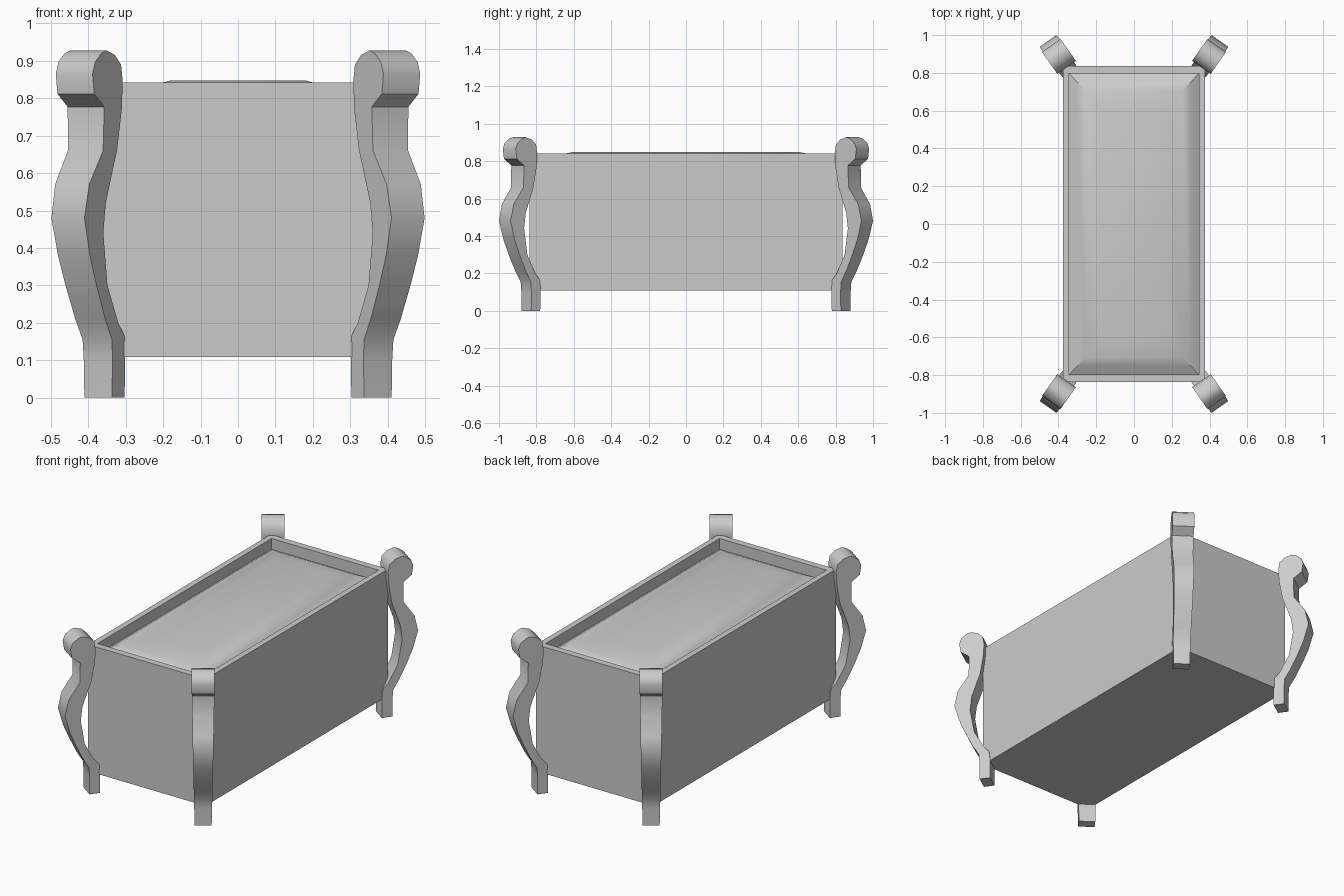
import bpy, bmesh, math
from mathutils import Vector

if "Cube" in bpy.data.objects:
    bpy.data.objects.remove(bpy.data.objects["Cube"])

HX, HY = 0.377, 0.837      # outer half size of the box
IX, IY = 0.343, 0.798      # half size of the rim opening


def make_object(name, bm, angle=None):
    bmesh.ops.recalc_face_normals(bm, faces=bm.faces)
    mesh = bpy.data.meshes.new(name)
    bm.to_mesh(mesh)
    bm.free()
    ob = bpy.data.objects.new(name, mesh)
    bpy.context.collection.objects.link(ob)
    if angle is not None:
        bpy.ops.object.select_all(action='DESELECT')
        ob.select_set(True)
        bpy.context.view_layer.objects.active = ob
        bpy.ops.object.shade_smooth_by_angle(angle=math.radians(angle))
    return ob


def stacked_rects(name, rects, cap_start=True, angle=None):
    """Bridge a stack of (half_x, half_y, z) rectangles; the last one is filled."""
    bm = bmesh.new()
    rings = [[bm.verts.new((sx * x, sy * y, z))
              for sx, sy in ((-1, -1), (1, -1), (1, 1), (-1, 1))]
             for x, y, z in rects]
    for a, b in zip(rings, rings[1:]):
        for i in range(4):
            j = (i + 1) % 4
            bm.faces.new((a[i], a[j], b[j], b[i]))
    if cap_start:
        bm.faces.new(rings[0])
    bm.faces.new(rings[-1])
    return make_object(name, bm, angle)


# Box with a shallow recessed top
stacked_rects("planter_box", [(HX, HY, 0.108), (HX, HY, 0.842),
                              (IX, IY, 0.842), (IX, IY, 0.775)])

# Domed filling inside the rim
stacked_rects("domed_filling", [(IX, IY, 0.775), (IX, IY, 0.78),
                                (IX - 0.04, IY - 0.045, 0.806),
                                (IX - 0.087, IY - 0.09, 0.826),
                                (IX - 0.163, IY - 0.188, 0.848)], angle=30)

# Scrolled leg: side profile as (distance outward, height), set on the diagonal
outer = [(0.914, 0), (0.914, 0.10), (0.918, 0.155), (0.951, 0.21), (0.994, 0.30),
         (1.027, 0.38), (1.055, 0.48), (1.035, 0.57), (0.973, 0.66), (0.971, 0.777),
         (1.018, 0.812), (1.026, 0.865), (1.014, 0.897), (0.985, 0.92), (0.960, 0.928)]
inner = [(0.922, 0.916), (0.893, 0.89), (0.885, 0.845), (0.889, 0.77), (0.908, 0.66),
         (0.926, 0.61), (0.957, 0.52), (0.966, 0.44), (0.943, 0.30), (0.890, 0.20),
         (0.860, 0.165), (0.855, 0.12), (0.855, 0)]
out_dir = Vector((0.573, 0.819, 0))
side_dir = Vector((0.819, -0.573, 0))


def leg_point(r, z, side):
    half = 0.045 + 0.015 * min(z / 0.8, 1)     # slightly wider towards the top
    return out_dir * r + side_dir * (-0.183 + side * half) + Vector((0, 0, z))


bm = bmesh.new()
profile = outer + inner
faces = [[bm.verts.new(leg_point(r, z, s)) for r, z in profile] for s in (-1, 1)]
for ring in faces:
    bm.faces.new(ring)
n = len(profile)
for i in range(n):
    j = (i + 1) % n
    bm.faces.new((faces[0][i], faces[0][j], faces[1][j], faces[1][i]))
legs = make_object("scrolled_legs", bm, angle=40)

# Mirror to all four corners
mirror = legs.modifiers.new("Mirror", 'MIRROR')
mirror.use_axis = (True, True, False)
mirror.use_mirror_merge = False
